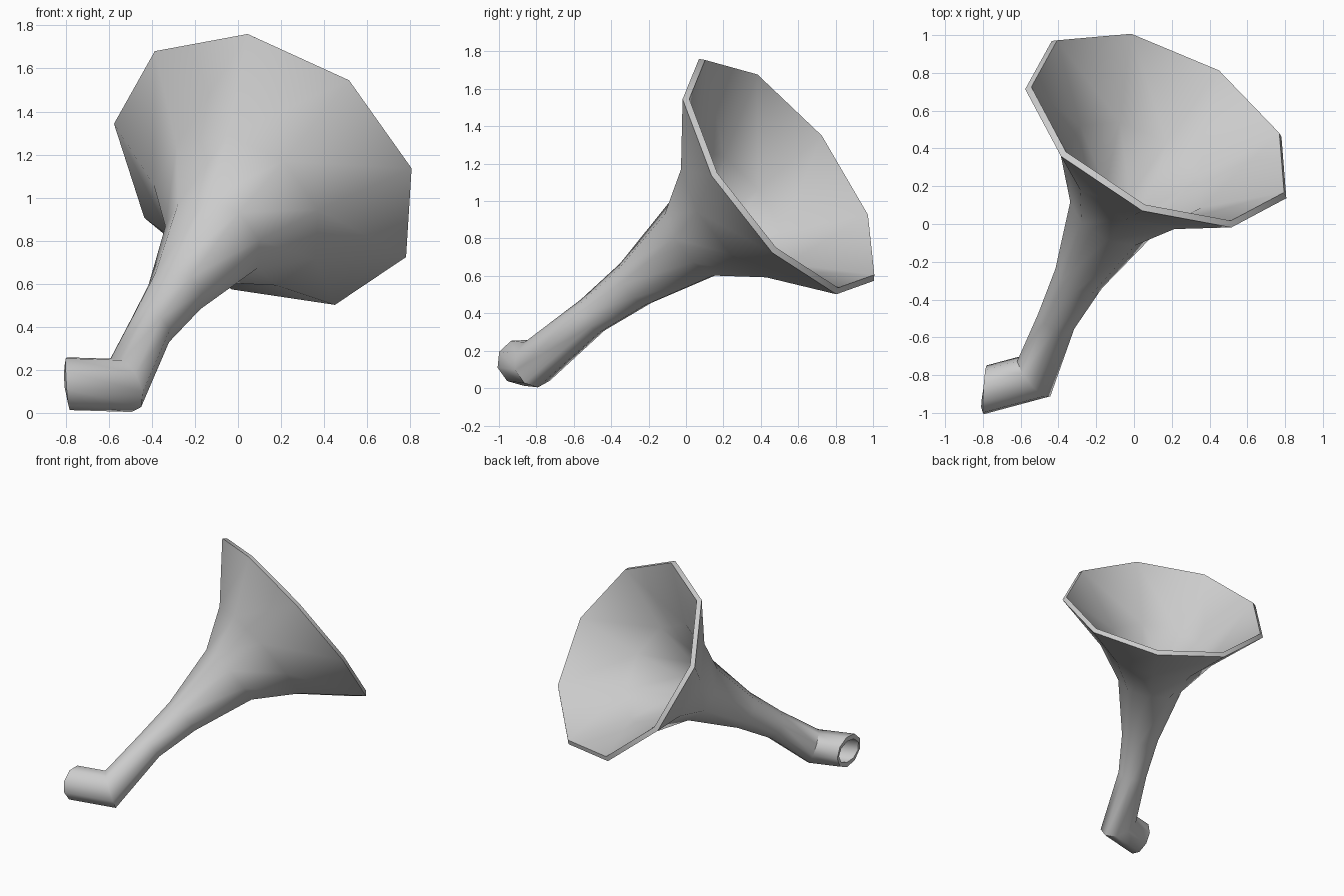
import bpy, bmesh
from math import cos, sin, pi
from mathutils import Vector

if "Cube" in bpy.data.objects:
    bpy.data.objects.remove(bpy.data.objects["Cube"])

SIDES = 9
axis = Vector((0.39, 0.735, 0.555)).normalized()      # bell direction
u = Vector((0.67, -0.37, 0.0))
u = (u - axis * u.dot(axis)).normalized()              # one rim corner lies this way
v = axis.cross(u)


def ring(center, radius):
    c = Vector(center)
    return [c + radius * (cos(2 * pi * i / SIDES) * u + sin(2 * pi * i / SIDES) * v)
            for i in range(SIDES)]


def slide(points, direction, center, normal):
    """Slide points along a direction until they lie on a plane."""
    c = Vector(center)
    return [p + direction * ((c - p).dot(normal) / direction.dot(normal)) for p in points]


# Inlet pipe and mitred elbow
inlet, elbow = Vector((-0.79, -0.88, 0.138)), Vector((-0.53, -0.81, 0.13))
pipe_dir = (elbow - inlet).normalized()
elbow_ring = slide(ring(elbow, 0.125), axis, elbow, (pipe_dir + axis).normalized())
inlet_ring = slide(elbow_ring, pipe_dir, inlet, Vector((1, -0.06, 0.06)).normalized())

# Flaring bell
rings = [inlet_ring, elbow_ring] + [ring(c, r) for c, r in (
    ((-0.41, -0.505, 0.385), 0.106),
    ((-0.29, -0.275, 0.555), 0.137),
    ((-0.115, 0.05, 0.80), 0.242),
    ((0.0, 0.26, 0.94), 0.425),
    ((0.13, 0.50, 1.13), 0.768))]

bm = bmesh.new()
loops = [[bm.verts.new(p) for p in r] for r in rings]
for a, b in zip(loops, loops[1:]):
    for i in range(SIDES):
        j = (i + 1) % SIDES
        bm.faces.new((a[i], a[j], b[j], b[i]))
mesh = bpy.data.meshes.new("horn_bell")
bm.to_mesh(mesh)
bm.free()
horn = bpy.data.objects.new("horn_bell", mesh)
bpy.context.collection.objects.link(horn)

# Wall thickness, grown inward
wall = horn.modifiers.new("wall", 'SOLIDIFY')
wall.thickness = 0.036
wall.offset = -1

bpy.context.view_layer.objects.active = horn
horn.select_set(True)
bpy.ops.object.modifier_apply(modifier="wall")
bpy.ops.object.shade_smooth_by_angle(angle=pi * 50 / 180)
